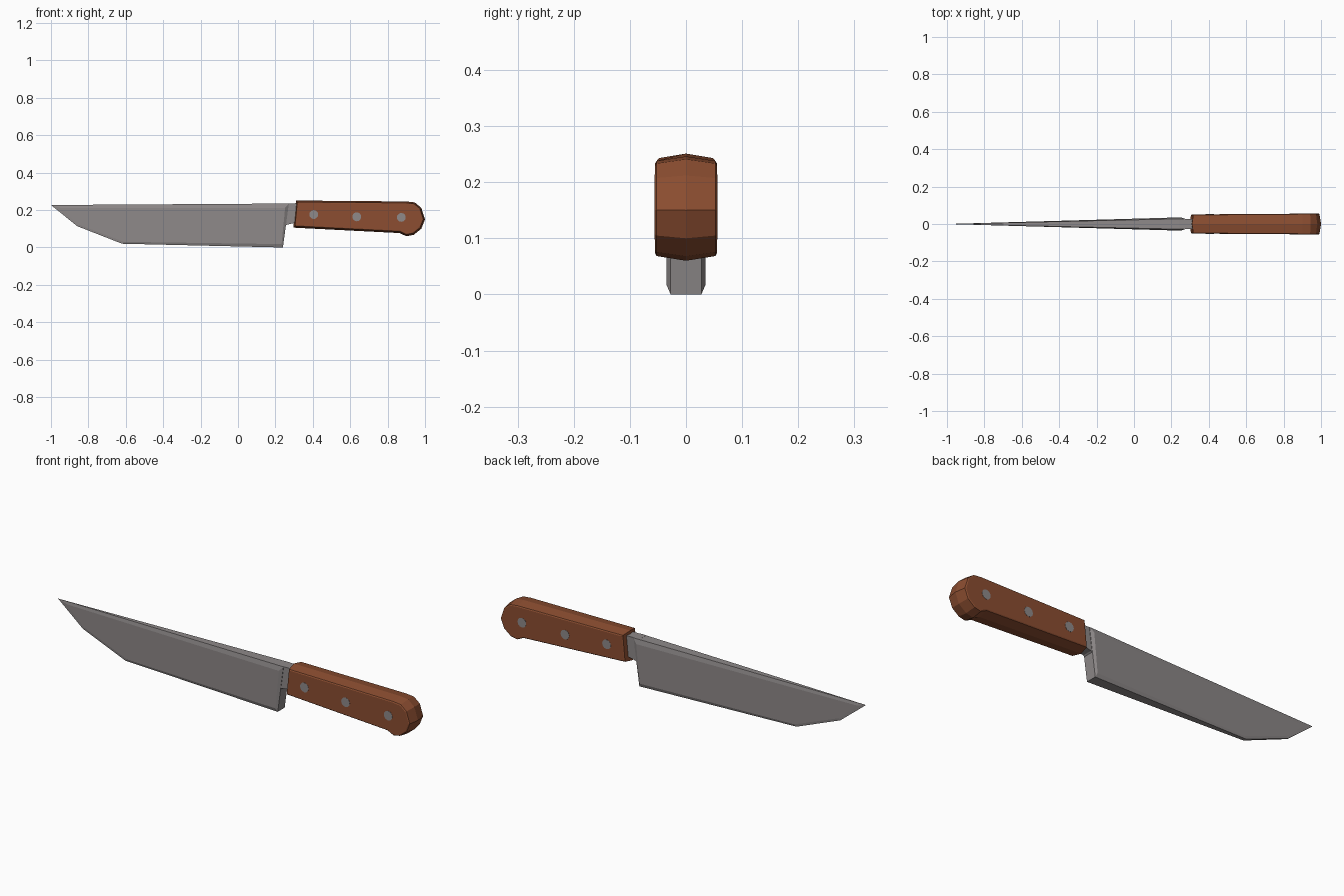
import bpy, bmesh, math
from mathutils import Vector

if "Cube" in bpy.data.objects:
    bpy.data.objects.remove(bpy.data.objects["Cube"])


def material(name, rgb):
    m = bpy.data.materials.new(name)
    m.diffuse_color = (*rgb, 1)
    m.use_nodes = True
    m.node_tree.nodes["Principled BSDF"].inputs["Base Color"].default_value = m.diffuse_color
    return m


STEEL = material("steel", (0.27, 0.25, 0.25))
WOOD = material("wood", (0.26, 0.075, 0.03))


def inset(pts, d):
    # shrink a counter-clockwise xz outline by distance d
    out = []
    for i, p in enumerate(pts):
        p = Vector(p)
        a = (p - Vector(pts[i - 1])).normalized()
        b = (Vector(pts[(i + 1) % len(pts)]) - p).normalized()
        na, nb = Vector((-a.y, a.x)), Vector((-b.y, b.x))
        out.append(tuple(p + (na + nb) * d / (1 + na.dot(nb))))
    return out


def loft(name, rings, mat):
    # skin successive closed rings and cap both ends
    bm = bmesh.new()
    loops = [[bm.verts.new(p) for p in r] for r in rings]
    n = len(loops[0])
    for lo, hi in zip(loops, loops[1:]):
        for i in range(n):
            j = (i + 1) % n
            bm.faces.new((lo[i], lo[j], hi[j], hi[i]))
    bm.faces.new(loops[0][::-1])
    bm.faces.new(loops[-1])
    bmesh.ops.remove_doubles(bm, verts=bm.verts, dist=1e-5)
    bmesh.ops.recalc_face_normals(bm, faces=bm.faces)
    mesh = bpy.data.meshes.new(name)
    bm.to_mesh(mesh)
    bm.free()
    mesh.materials.append(mat)
    ob = bpy.data.objects.new(name, mesh)
    bpy.context.collection.objects.link(ob)
    return ob


def ring(pts, half):
    return [(x, half(x), z) for x, z in pts]


# blade: wedge tapering to the tip, with chamfered rim
outer = [(-1, 0.227), (-0.86, 0.114), (-0.62, 0.02), (0.24, 0.0), (0.272, 0.235)]
inner = [(-0.95, 0.212), (-0.85, 0.122), (-0.61, 0.03), (0.233, 0.018), (0.252, 0.212)]


def wedge(x):
    return 0.0355 * (x + 1) / 1.25


loft("blade", [ring(inner, lambda x: -wedge(x)),
               ring(outer, lambda x: -0.78 * wedge(x)),
               ring(outer, lambda x: 0.78 * wedge(x)),
               ring(inner, wedge)], STEEL)

# neck joining blade and handle
neck = [(0.24, 0.105), (0.262, 0.122), (0.32, 0.135), (0.32, 0.235), (0.24, 0.235)]
loft("neck", [ring(neck, lambda x: -0.026), ring(neck, lambda x: 0.026)], STEEL)

# handle: ridged around the middle, chamfered towards flat sides
grip = [(0.296, 0.106), (0.865, 0.077), (0.9, 0.06), (0.94, 0.068),
        (0.98, 0.1), (1.0, 0.15), (0.98, 0.212), (0.945, 0.241),
        (0.9, 0.246), (0.31, 0.251)]


def side(x):
    return 0.051 + 0.005 * (x - 0.3) / 0.7


rim, face = inset(grip, 0.008), inset(grip, 0.013)
loft("handle", [ring(face, lambda x: -side(x)),
                ring(rim, lambda x: 0.003 - side(x)),
                ring(grip, lambda x: 0),
                ring(rim, lambda x: side(x) - 0.003),
                ring(face, side)], WOOD)

# rivets: pins through the handle, barely proud of each side
for k, (cx, cz) in enumerate([(0.405, 0.176), (0.635, 0.164), (0.873, 0.161)]):
    disc = [(cx + 0.024 * math.cos(a * math.tau / 12),
             cz + 0.024 * math.sin(a * math.tau / 12)) for a in range(12)]
    loft(f"rivet_{k + 1}", [ring(disc, lambda x: -side(x) - 0.001),
                            ring(disc, lambda x: side(x) + 0.001)], STEEL)
